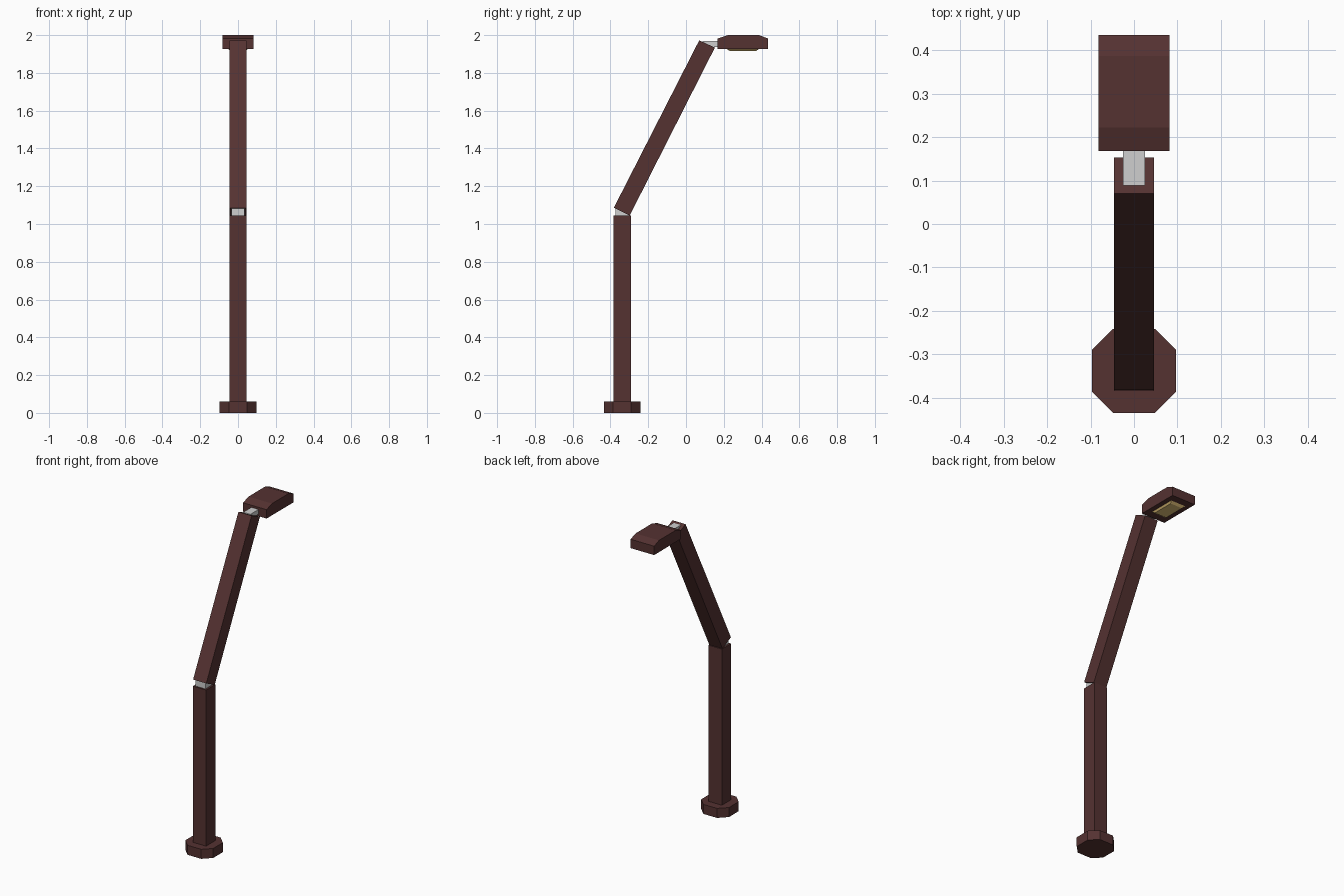
import bpy
import bmesh
from mathutils import Vector

cube = bpy.data.objects.get("Cube")
if cube:
    bpy.data.objects.remove(cube, do_unlink=True)


def material(name, rgb):
    mat = bpy.data.materials.new(name)
    mat.use_nodes = True
    color = (*rgb, 1)
    mat.diffuse_color = color
    mat.node_tree.nodes["Principled BSDF"].inputs["Base Color"].default_value = color
    return mat


brown = material("dark brown", (0.09, 0.032, 0.031))
grey = material("light grey", (0.62, 0.62, 0.62))
glow = material("warm yellow", (0.77, 0.54, 0.19))


def extrude_profile(name, points, direction, mat, taper=1.0):
    """Extrude a flat outline along a direction, optionally tapering the far end."""
    bm = bmesh.new()
    face = bm.faces.new([bm.verts.new(p) for p in points])
    ext = bmesh.ops.extrude_face_region(bm, geom=[face])["geom"]
    far = [g for g in ext if isinstance(g, bmesh.types.BMVert)]
    center = sum((v.co for v in far), Vector()) / len(far)
    for v in far:
        v.co = center + (v.co - center) * taper + Vector(direction)
    bmesh.ops.recalc_face_normals(bm, faces=bm.faces)
    mesh = bpy.data.meshes.new(name)
    bm.to_mesh(mesh)
    bm.free()
    mesh.materials.append(mat)
    obj = bpy.data.objects.new(name, mesh)
    bpy.context.collection.objects.link(obj)
    return obj


def side_profile(name, half_width, yz, mat):
    points = [(-half_width, y, z) for y, z in yz]
    return extrude_profile(name, points, (2 * half_width, 0, 0), mat)


def rect(y0, y1, z0, z1):
    return [(y0, z0), (y1, z0), (y1, z1), (y0, z1)]


# Octagonal foot
post_y, r, c = -0.338, 0.097, 0.048
octagon = [(r, -c), (r, c), (c, r), (-c, r), (-r, c), (-r, -c), (-c, -r), (c, -r)]
extrude_profile("foot", [(x, post_y + y, 0) for x, y in octagon], (0, 0, 0.06), brown)

# Upright post and leaning arm
w = 0.046
side_profile("post", w, rect(post_y - w, post_y + w, 0.03, 1.045), brown)
side_profile("leaning_arm", w,
             [(-0.382, 1.086), (-0.298, 1.045), (0.153, 1.934), (0.07, 1.972)], brown)

# Pale joints at both ends of the arm
side_profile("elbow_joint", 0.034,
             [(-0.374, 1.035), (-0.305, 1.035), (-0.305, 1.065), (-0.374, 1.09)], grey)
side_profile("head_joint", 0.025, rect(0.088, 0.18, 1.938, 1.968), grey)

# Lamp head with sloped ends on top
side_profile("lamp_head", 0.082,
             [(0.168, 1.926), (0.435, 1.926), (0.435, 1.982), (0.386, 2.0),
              (0.222, 2.0), (0.168, 1.982)], brown)

# Tapered light panel under the head
panel = [(-0.052, 0.215), (0.052, 0.215), (0.052, 0.388), (-0.052, 0.388)]
extrude_profile("light_panel", [(x, y, 1.927) for x, y in panel], (0, 0, -0.011), glow, 0.8)
